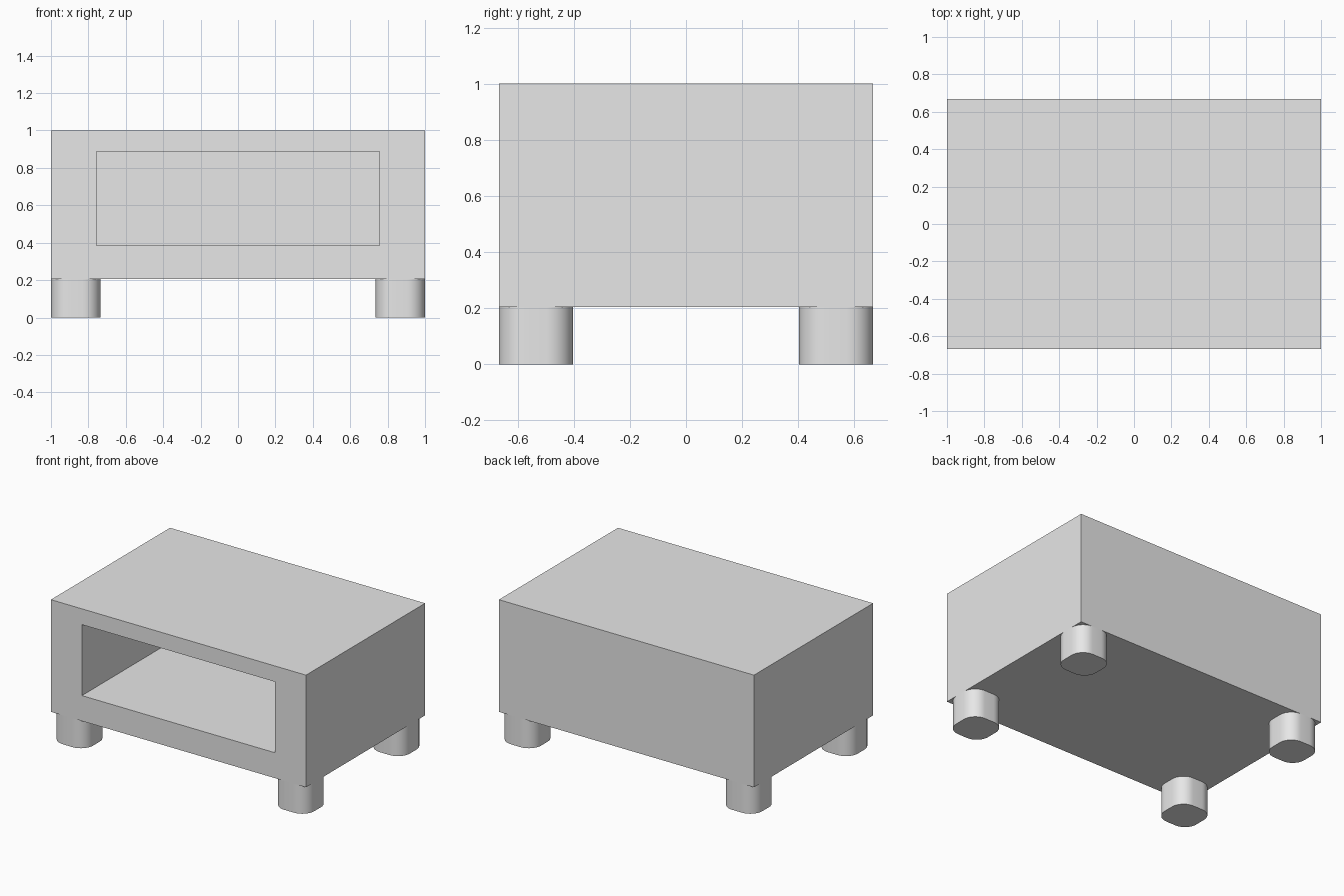
import bpy, bmesh, math
from mathutils import Vector

cube = bpy.data.objects.get("Cube")
if cube:
    bpy.data.objects.remove(cube, do_unlink=True)

HALF_X, HALF_Y, BASE, TOP = 1.0, 0.667, 0.205, 1.0

# One plain grey for everything
grey = bpy.data.materials.new("plain_grey")
colour = (0.8, 0.8, 0.8, 1)
grey.diffuse_color = colour
grey.use_nodes = True
grey.node_tree.nodes["Principled BSDF"].inputs["Base Color"].default_value = colour


def add_object(name, bm):
    bmesh.ops.recalc_face_normals(bm, faces=bm.faces)
    mesh = bpy.data.meshes.new(name)
    bm.to_mesh(mesh)
    bm.free()
    mesh.materials.append(grey)
    obj = bpy.data.objects.new(name, mesh)
    bpy.context.collection.objects.link(obj)
    return obj


# Cabinet: a box whose front is inset and pushed back into an open compartment
bm = bmesh.new()
bmesh.ops.create_cube(bm, size=1)
bmesh.ops.scale(bm, vec=(2 * HALF_X, 2 * HALF_Y, TOP - BASE), verts=bm.verts)
bmesh.ops.translate(bm, vec=(0, 0, (TOP + BASE) / 2), verts=bm.verts)
bm.normal_update()
front = min(bm.faces, key=lambda f: f.calc_center_median().y)
bmesh.ops.inset_individual(bm, faces=[front], thickness=0.1)
for v in front.verts:
    v.co.x = math.copysign(0.757, v.co.x)
    v.co.z = 0.888 if v.co.z > 0.6 else 0.385
back = bmesh.ops.extrude_discrete_faces(bm, faces=[front])["faces"][0]
bmesh.ops.translate(bm, vec=(0, 1.18, 0), verts=back.verts)
add_object("cabinet", bm)


# Feet: short rounded-square posts flush with the cabinet corners
def add_foot(name, sx, sy, half=0.132, radius=0.095, steps=10):
    centre = Vector((sx * (HALF_X - half), sy * (HALF_Y - half), 0))
    bm = bmesh.new()
    ring = []
    for corner in range(4):
        mid = math.radians(45 + 90 * corner)
        offset = Vector((math.cos(mid), math.sin(mid), 0)) * (half - radius) * math.sqrt(2)
        for i in range(steps + 1):
            a = math.radians(90 * (corner + i / steps))
            arc = Vector((math.cos(a), math.sin(a), 0)) * radius
            ring.append(bm.verts.new(centre + offset + arc))
    base = bm.faces.new(ring)
    top = bmesh.ops.extrude_face_region(bm, geom=[base], use_keep_orig=True)["geom"]
    bmesh.ops.translate(bm, vec=(0, 0, BASE),
                        verts=[g for g in top if isinstance(g, bmesh.types.BMVert)])
    foot = add_object(name, bm)
    bpy.ops.object.select_all(action="DESELECT")
    foot.select_set(True)
    bpy.context.view_layer.objects.active = foot
    bpy.ops.object.shade_smooth_by_angle(angle=math.radians(30))


for side, sx in (("left", 1), ("right", -1)):
    for end, sy in (("front", -1), ("back", 1)):
        add_foot(f"{end}_{side}_foot", sx, sy)
